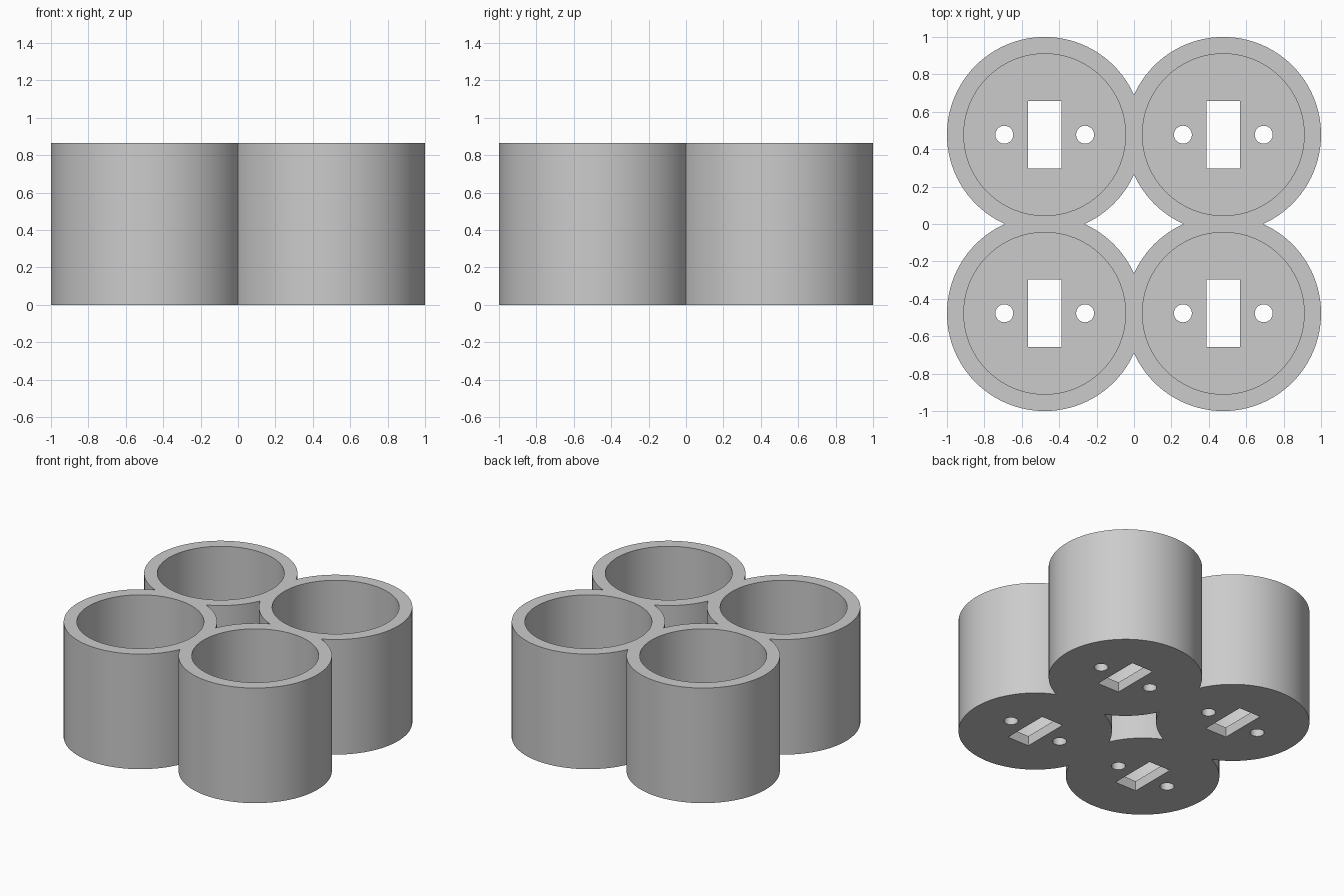
import bpy, bmesh, math

cube = bpy.data.objects.get("Cube")
if cube:
    bpy.data.objects.remove(cube, do_unlink=True)

OUTER, BORE, HEIGHT, FLOOR = 0.5225, 0.4325, 0.865, 0.075
CENTRE = 1 - OUTER
HOLE, HOLE_OFFSET = 0.048, 0.216
SLOT = (0.18, 0.362)

grey = bpy.data.materials.new("light_grey")
grey.diffuse_color = (0.6, 0.6, 0.6, 1)
grey.use_nodes = True
grey.node_tree.nodes["Principled BSDF"].inputs["Base Color"].default_value = (0.6, 0.6, 0.6, 1)


def cylinder(name, radius, bottom, top, dx=0, sides=96):
    bpy.ops.mesh.primitive_cylinder_add(
        vertices=sides, radius=radius, depth=top - bottom,
        location=(CENTRE + dx, CENTRE, (top + bottom) / 2))
    obj = bpy.context.object
    obj.name = name
    return obj


def cut(target, cutter):
    bpy.context.view_layer.objects.active = target
    mod = target.modifiers.new("cut", 'BOOLEAN')
    mod.operation, mod.solver, mod.object = 'DIFFERENCE', 'EXACT', cutter
    bpy.ops.object.modifier_apply(modifier=mod.name)
    bpy.data.objects.remove(cutter, do_unlink=True)


# One cup: hollow body with two round holes and a slot through its floor
cup = cylinder("cup_cluster", OUTER, 0, HEIGHT)
cut(cup, cylinder("bore", BORE, FLOOR, HEIGHT + 0.1))
for side in (-1, 1):
    cut(cup, cylinder("screw_hole", HOLE, -0.1, FLOOR + 0.1, side * HOLE_OFFSET, 32))
bpy.ops.mesh.primitive_cube_add(size=1, location=(CENTRE, CENTRE, 0))
slot = bpy.context.object
slot.scale = (*SLOT, 0.4)
cut(cup, slot)

# Trim the cup at both symmetry planes so the mirrored cups fuse
bpy.ops.object.select_all(action='DESELECT')
cup.select_set(True)
bpy.context.view_layer.objects.active = cup
bpy.ops.object.transform_apply(location=True, rotation=True, scale=True)
bm = bmesh.new()
bm.from_mesh(cup.data)
for normal in ((1, 0, 0), (0, 1, 0)):
    bmesh.ops.bisect_plane(bm, geom=bm.verts[:] + bm.edges[:] + bm.faces[:],
                           plane_co=(0, 0, 0), plane_no=normal, clear_inner=True)
bm.to_mesh(cup.data)
bm.free()

# Four cups in a square
mirror = cup.modifiers.new("four_cups", 'MIRROR')
mirror.use_axis = (True, True, False)
mirror.merge_threshold = 0.0005
bpy.ops.object.modifier_apply(modifier=mirror.name)

cup.data.materials.clear()
cup.data.materials.append(grey)
for face in cup.data.polygons:
    face.material_index = 0
bpy.ops.object.shade_smooth_by_angle(angle=math.radians(30))
